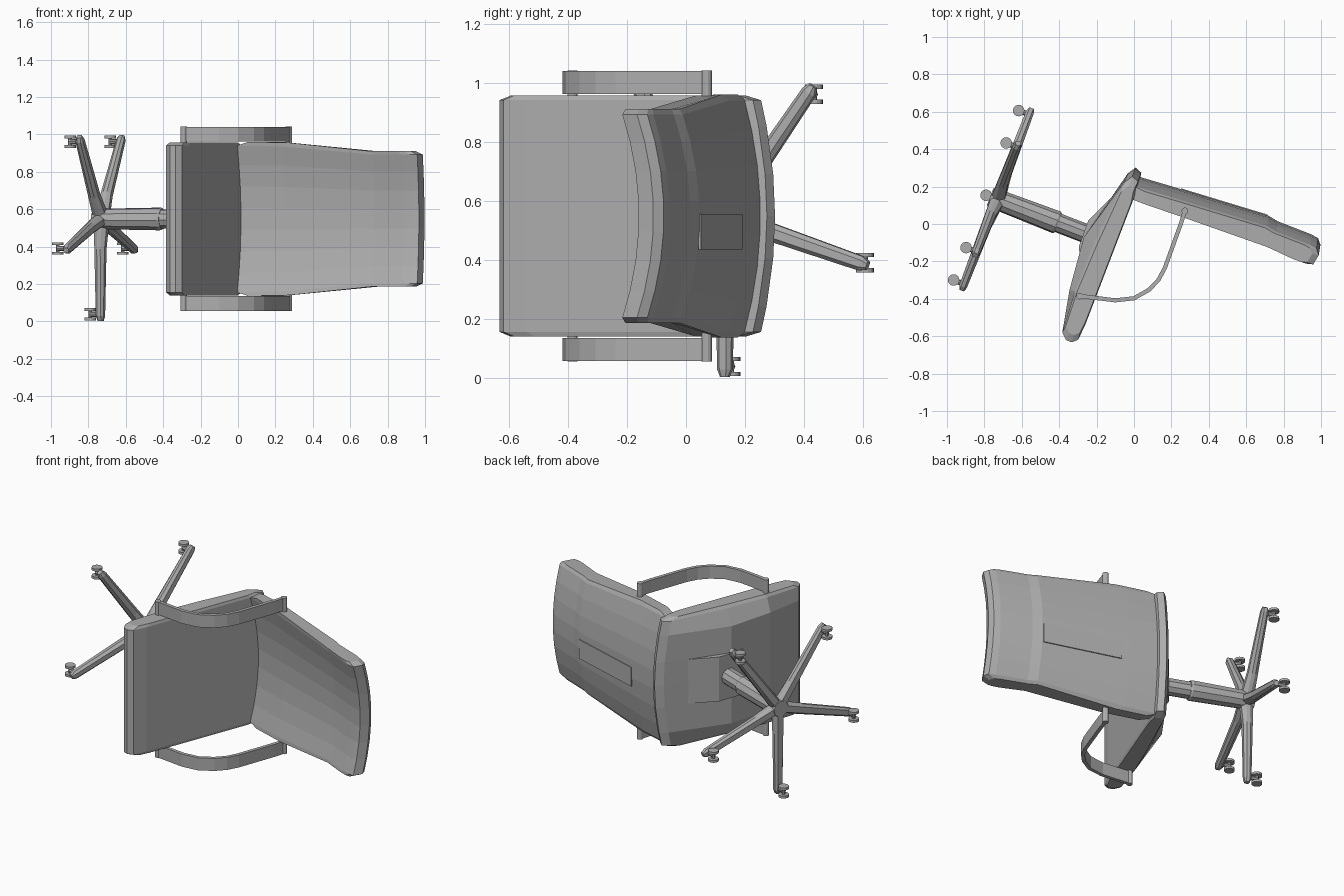
import bpy, bmesh, math
from mathutils import Vector

if "Cube" in bpy.data.objects:
    bpy.data.objects.remove(bpy.data.objects["Cube"])

GREY = bpy.data.materials.new("grey")
GREY.use_nodes = True
GREY.diffuse_color = (0.42, 0.42, 0.42, 1)
GREY.node_tree.nodes["Principled BSDF"].inputs["Base Color"].default_value = (0.42, 0.42, 0.42, 1)

MID = 0.548                     # height of the chair's symmetry plane
TILT = math.radians(-21)
UP = Vector((math.cos(TILT), math.sin(TILT), 0))     # chair's own up
REAR = Vector((-math.sin(TILT), math.cos(TILT), 0))  # chair's own rear
SIDE = Vector((0, 0, 1))
AXIS_B = -0.14                  # column position along the rear axis


def at(b, u, w):
    return REAR * b + UP * u + SIDE * (MID + w)


def loft(name, rings):
    """Skin closed rings of points and cap both ends."""
    bm = bmesh.new()
    rows = [[bm.verts.new(p) for p in ring] for ring in rings]
    n = len(rows[0])
    for r0, r1 in zip(rows, rows[1:]):
        for i in range(n):
            j = (i + 1) % n
            bm.faces.new((r0[i], r0[j], r1[j], r1[i]))
    bm.faces.new(rows[0])
    bm.faces.new(rows[-1])
    bmesh.ops.recalc_face_normals(bm, faces=bm.faces)
    mesh = bpy.data.meshes.new(name)
    bm.to_mesh(mesh)
    bm.free()
    mesh.materials.append(GREY)
    ob = bpy.data.objects.new(name, mesh)
    bpy.context.collection.objects.link(ob)


def rod(name, stops, n=10):
    """Round bar through (point, radius) stops lying on one straight line."""
    d = (stops[-1][0] - stops[0][0]).normalized()
    a = d.orthogonal().normalized()
    c = d.cross(a)
    angles = [math.tau * i / n for i in range(n)]
    loft(name, [[p + (a * math.cos(t) + c * math.sin(t)) * r for t in angles]
                for p, r in stops])


def shrink(ring, f):
    mid = sum(ring, Vector()) / len(ring)
    return [Vector((mid.x + (p.x - mid.x) * f, mid.y + (p.y - mid.y) * f, p.z)) for p in ring]


# Seat: bowed rear edge, belly deepest in the middle
def seat_ring(t):
    bow = 0.055 * t * t
    k = 1 if abs(t) < 0.75 else (1 - abs(t)) / 0.25
    pts = [(0.285 - bow, -0.1), (0.27 - bow, -0.062), (0.2 - bow, -0.05), (-0.6, -0.05),
           (-0.685, -0.057), (-0.71, -0.085), (-0.71, -0.117), (-0.68, -0.15),
           (-0.45, -0.16 - 0.036 * k), (-0.164, -0.15 - 0.075 * k), (0.24 - bow, -0.128)]
    return [at(b, u, 0.409 * t) for b, u in pts]


seat = [seat_ring(t) for t in (-1, -0.96, -0.75, -0.35, 0, 0.35, 0.75, 0.96, 1)]
seat[0], seat[-1] = shrink(seat[0], 0.9), shrink(seat[-1], 0.9)
loft("seat", seat)


# Backrest: profile swept across a shallow arc, narrower at the head
def half_width(x):
    return 0.412 - 0.05 * min(1, max(0, (x - 0.2) / 0.52))


BACK = [(0.0, 0.262), (0.2, 0.203), (0.72, 0.045), (0.77, 0.015), (0.95, -0.055), (0.985, -0.075),
        (0.997, -0.11), (0.967, -0.16), (0.93, -0.156), (0.885, -0.14), (0.73, -0.068),
        (0.245, 0.103), (0.0, 0.187)]


def back_ring(t):
    return [Vector((x - 0.01 * t * t, y - 0.062 * t * t, MID + t * half_width(x)))
            for x, y in BACK]


back = [back_ring(t) for t in (-1, -0.95, -0.7, -0.42, -0.14, 0.14, 0.42, 0.7, 0.95, 1)]
back[0], back[-1] = shrink(back[0], 0.9), shrink(back[-1], 0.9)
loft("backrest", back)

# Thin plate let into the rear of the backrest
loft("rear_plate", [[Vector(p + (z,)) for p in
                     ((0.25, 0.184), (0.25, 0.191), (0.715, 0.05), (0.715, 0.043))]
                    for z in (0.435, 0.555)])

# Tilt mechanism and gas column
loft("mechanism", [[at(b, u, w) for b, u in
                    ((-0.3, -0.19), (-0.22, -0.232), (-0.07, -0.235), (0.1, -0.16))]
                   for w in (-0.14, 0.14)])
rod("column_sleeve", [(at(AXIS_B, u, 0), r) for u, r in
                      ((-0.77, 0.05), (-0.72, 0.056), (-0.39, 0.062), (-0.38, 0.056))])
rod("column_piston", [(at(AXIS_B, u, 0), 0.052) for u in (-0.39, -0.18)])

# Five-legged base with twin-wheel casters
LEG = [(0.02, 0.033, -0.69, -0.765), (0.16, 0.031, -0.705, -0.762),
       (0.52, 0.025, -0.712, -0.755), (0.545, 0.014, -0.718, -0.747)]
for i in range(5):
    a = math.radians(-90 + 72 * i)
    ca, sa = math.cos(a), math.sin(a)
    rings = []
    for r, h, top, low in LEG:
        mid = (top + low) / 2
        section = [(-h, mid - 0.01), (-h, mid + 0.01), (-h * 0.5, top),
                   (h * 0.5, top), (h, mid + 0.01), (h, mid - 0.01), (h * 0.6, low), (-h * 0.6, low)]
        rings.append([at(AXIS_B + ca * r - sa * s, u, sa * r + ca * s) for s, u in section])
    loft(f"base_leg_{i + 1}", rings)
    b, w = AXIS_B + ca * 0.51, sa * 0.51
    rod(f"caster_stem_{i + 1}", [(at(b, u, w), 0.014) for u in (-0.795, -0.735)], 8)
    rod(f"caster_axle_{i + 1}", [(at(b, -0.793, w + s), 0.01) for s in (-0.03, 0.03)], 8)
    for s, label in ((-1, "a"), (1, "b")):
        rod(f"caster_wheel_{i + 1}{label}",
            [(at(b, -0.793, w + s * q), 0.031) for q in (0.018, 0.033)], 14)

# Armrests: bent flat straps with a pin at each end
ARM = [Vector(p) for p in ((0.272, 0.07, 0), (0.25, 0, 0), (0.165, -0.235, 0), (0.13, -0.3, 0),
                           (0.08, -0.352, 0), (0, -0.397, 0), (-0.1, -0.408, 0), (-0.29, -0.385, 0))]
for s, label in ((1, "upper"), (-1, "lower")):
    rings = []
    for i, p in enumerate(ARM):
        d = (ARM[min(i + 1, len(ARM) - 1)] - ARM[max(i - 1, 0)]).normalized()
        n = Vector((-d.y, d.x, 0)) * 0.011
        rings.append([p + n * k + SIDE * (MID + s * w)
                      for k, w in ((-1, 0.413), (1, 0.413), (1, 0.492), (-1, 0.492))])
    loft(f"armrest_{label}", rings)
    for p, inner, place in ((ARM[0], 0.36, "back"), (ARM[-1], 0.37, "seat")):
        rod(f"armrest_pin_{label}_{place}",
            [(p + SIDE * (MID + s * w), 0.018) for w in (inner, 0.493)], 12)
